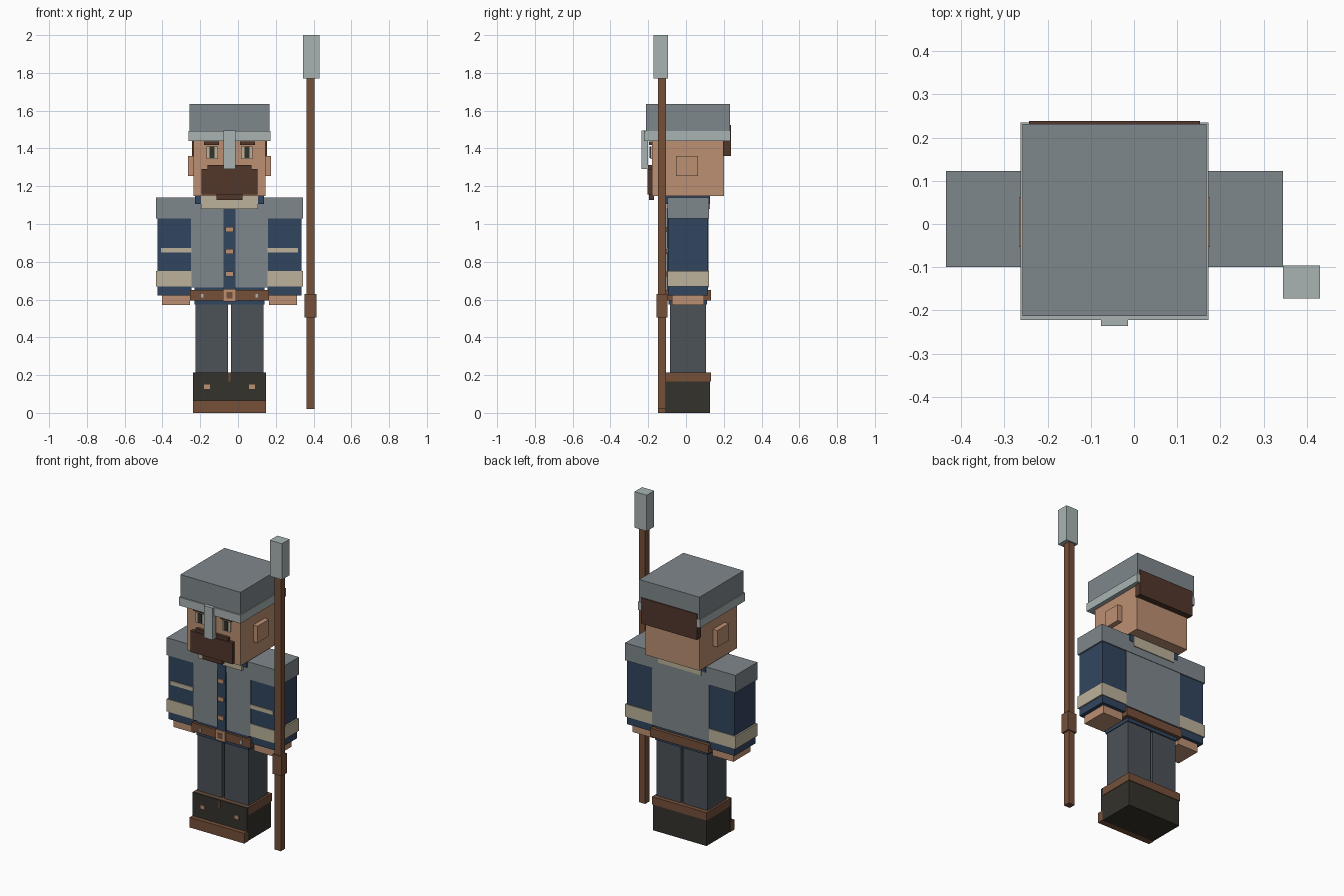
import bpy

# Remove the default cube
cube = bpy.data.objects.get("Cube")
if cube:
    bpy.data.objects.remove(cube, do_unlink=True)

BODY_X = -0.045  # centre line of the figure; the spear stands off to one side


def linear(channel):
    c = channel / 255
    return c / 12.92 if c <= 0.04 else ((c + 0.055) / 1.055) ** 2.4


def material(name, *rgb):
    colour = tuple(linear(c) for c in rgb) + (1.0,)
    mat = bpy.data.materials.new(name)
    mat.use_nodes = True
    mat.diffuse_color = colour
    shader = mat.node_tree.nodes["Principled BSDF"]
    shader.inputs["Base Color"].default_value = colour
    shader.inputs["Roughness"].default_value = 0.8
    return mat


slate = material("slate grey", 127, 135, 140)
steel = material("pale steel", 168, 180, 178)
skin = material("skin", 188, 144, 115)
navy = material("navy cloth", 49, 69, 95)
cream = material("cream cloth", 188, 178, 155)
leather = material("brown leather", 117, 80, 57)
hair = material("dark brown hair", 82, 55, 43)
boot = material("black leather", 52, 50, 43)
trouser = material("charcoal cloth", 76, 82, 88)


def box(name, mat, x, y, z):
    """Flat-faced block spanning the (low, high) range on each axis."""
    bpy.ops.mesh.primitive_cube_add(size=1, location=[sum(r) / 2 for r in (x, y, z)])
    obj = bpy.context.object
    obj.name = name
    obj.scale = [r[1] - r[0] for r in (x, y, z)]
    bpy.ops.object.transform_apply(location=False, rotation=False, scale=True)
    obj.data.materials.append(mat)
    return obj


def centred(name, mat, half, y, z):
    """Block centred on the body line."""
    return box(name, mat, (BODY_X - half, BODY_X + half), y, z)


def pair(name, mat, inner, outer, y, z):
    """Mirrored blocks either side of the body line."""
    box("left_" + name, mat, (BODY_X + inner, BODY_X + outer), y, z)
    box("right_" + name, mat, (BODY_X - outer, BODY_X - inner), y, z)


# Boots with trim, toe sole, buckles and lace
centred("boots", boot, 0.19, (-0.115, 0.128), (0, 0.213))
centred("boot_trim", leather, 0.193, (-0.105, 0.132), (0.165, 0.215))
centred("boot_front", boot, 0.193, (-0.12, -0.105), (0.065, 0.215))
centred("boot_sole", leather, 0.193, (-0.148, -0.11), (0, 0.065))
pair("boot_buckle", skin, 0.104, 0.136, (-0.127, -0.119), (0.127, 0.151))
centred("boot_lace", leather, 0.005, (-0.125, -0.119), (0.165, 0.213))

# Legs
pair("leg", trouser, 0.008, 0.18, (-0.085, 0.105), (0.2, 0.585))

# Torso: navy shirt under a grey tabard
centred("shirt", navy, 0.185, (-0.092, 0.112), (0.573, 0.7))
centred("tabard", slate, 0.203, (-0.097, 0.12), (0.665, 1.14))
centred("shoulders", slate, 0.39, (-0.099, 0.123), (1.03, 1.141))
centred("front_placket", navy, 0.031, (-0.104, -0.096), (0.64, 1.09))
for i, height in enumerate((0.735, 0.855, 0.97)):
    centred(f"coat_button_{i}", skin, 0.02, (-0.112, -0.103), (height - 0.013, height + 0.013))
centred("collar_lining", navy, 0.182, (-0.109, 0.125), (1.105, 1.147))
centred("collar", cream, 0.152, (-0.115, 0.128), (1.08, 1.16))

# Belt
centred("belt", leather, 0.208, (-0.106, 0.132), (0.595, 0.65))
centred("belt_buckle", skin, 0.034, (-0.114, -0.105), (0.59, 0.656))
centred("buckle_opening", leather, 0.017, (-0.117, -0.113), (0.606, 0.64))
pair("belt_stud", steel, 0.137, 0.15, (-0.111, -0.105), (0.61, 0.63))

# Arms
pair("sleeve", navy, 0.2, 0.38, (-0.094, 0.116), (0.622, 1.05))
pair("cuff", cream, 0.202, 0.39, (-0.099, 0.121), (0.67, 0.75))
pair("sleeve_stripe", cream, 0.202, 0.362, (-0.1, -0.093), (0.848, 0.873))
pair("hand", skin, 0.21, 0.357, (-0.075, 0.095), (0.57, 0.64))

# Head
centred("head", skin, 0.19, (-0.18, 0.2), (1.147, 1.46))
pair("ear", skin, 0.185, 0.221, (-0.053, 0.063), (1.253, 1.36))
pair("eye", cream, 0.062, 0.122, (-0.188, -0.179), (1.345, 1.41))
pair("pupil", boot, 0.079, 0.105, (-0.193, -0.187), (1.35, 1.41))
pair("eyebrow", hair, 0.055, 0.135, (-0.195, -0.179), (1.418, 1.437))
centred("beard", hair, 0.148, (-0.205, -0.175), (1.155, 1.29))
centred("moustache", hair, 0.116, (-0.2, -0.175), (1.28, 1.312))
centred("beard_tip", hair, 0.07, (-0.195, -0.17), (1.128, 1.16))
centred("back_hair", hair, 0.198, (0.195, 0.238), (1.36, 1.525))

# Helmet
centred("helmet", slate, 0.213, (-0.213, 0.232), (1.48, 1.635))
centred("helmet_rim", steel, 0.218, (-0.222, 0.235), (1.44, 1.493))
centred("nose_guard", steel, 0.031, (-0.236, -0.2), (1.29, 1.494))

# Spear
box("spear_shaft", leather, (0.362, 0.406), (-0.148, -0.105), (0.02, 1.78))
box("spear_grip", leather, (0.352, 0.416), (-0.157, -0.098), (0.505, 0.63))
box("spear_head", steel, (0.345, 0.431), (-0.172, -0.096), (1.77, 2.0))
